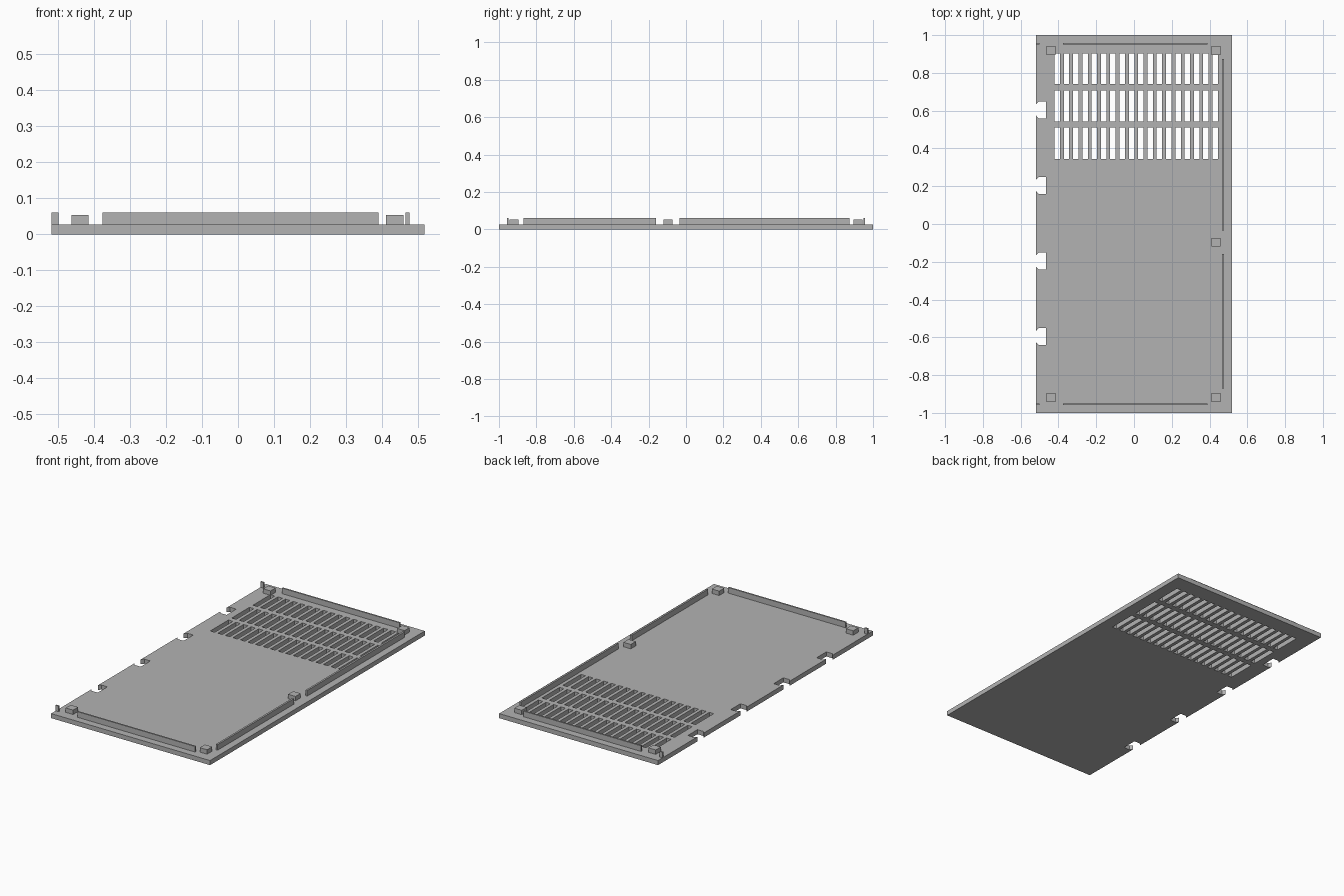
import bpy
import bmesh
from mathutils import Matrix

default_cube = bpy.data.objects.get("Cube")
if default_cube:
    bpy.data.objects.remove(default_cube, do_unlink=True)

HALF_X, HALF_Y, THICK = 0.518, 1.0, 0.027
RAIL_TOP, BLOCK_TOP = 0.06, 0.053

grey = bpy.data.materials.new("panel grey")
grey.use_nodes = True
colour = (0.45, 0.45, 0.45, 1)
grey.diffuse_color = colour
grey.node_tree.nodes["Principled BSDF"].inputs["Base Color"].default_value = colour


def add_mesh(name, mesh):
    mesh.materials.clear()
    mesh.materials.append(grey)
    obj = bpy.data.objects.new(name, mesh)
    bpy.context.collection.objects.link(obj)
    return obj


def box(name, x0, x1, y0, y1, top):
    """Upright box standing on the plate."""
    bm = bmesh.new()
    size = Matrix.Diagonal((x1 - x0, y1 - y0, top - THICK, 1))
    centre = Matrix.Translation(((x0 + x1) / 2, (y0 + y1) / 2, (THICK + top) / 2))
    bmesh.ops.create_cube(bm, size=1, matrix=centre @ size)
    mesh = bpy.data.meshes.new(name)
    bm.to_mesh(mesh)
    bm.free()
    return add_mesh(name, mesh)


# Plate outline, with clip notches along the left-hand edge in plan
outline = [(-HALF_X, -HALF_Y), (HALF_X, -HALF_Y), (HALF_X, HALF_Y), (-HALF_X, HALF_Y)]
for i in range(4):
    y = 0.604 - 0.4 * i
    outline += [(-HALF_X, y + 0.03), (-0.505, y + 0.045), (-0.466, y + 0.045),
                (-0.466, y - 0.045), (-0.505, y - 0.045), (-HALF_X, y - 0.03)]

# Ventilation slots: three rows of eighteen
loops = [outline]
for y0, y1 in ((0.343, 0.512), (0.543, 0.708), (0.740, 0.903)):
    for i in range(18):
        x0 = -0.421 + 0.0492 * i
        x1 = x0 + 0.029
        loops.append([(x0, y0), (x1, y0), (x1, y1), (x0, y1)])

# Filled and extruded plate
curve = bpy.data.curves.new("plate_profile", "CURVE")
curve.dimensions = "2D"
curve.fill_mode = "BOTH"
curve.extrude = THICK / 2
for loop in loops:
    spline = curve.splines.new("POLY")
    spline.points.add(len(loop) - 1)
    for point, (x, y) in zip(spline.points, loop):
        point.co = (x, y, 0, 1)
    spline.use_cyclic_u = True
profile = bpy.data.objects.new("plate_profile", curve)
bpy.context.collection.objects.link(profile)
depsgraph = bpy.context.evaluated_depsgraph_get()
plate_mesh = bpy.data.meshes.new_from_object(profile.evaluated_get(depsgraph))
bpy.data.objects.remove(profile, do_unlink=True)
plate_mesh.transform(Matrix.Translation((0, 0, THICK / 2)))
bm = bmesh.new()
bm.from_mesh(plate_mesh)
bmesh.ops.remove_doubles(bm, verts=bm.verts, dist=0.0001)
bmesh.ops.recalc_face_normals(bm, faces=bm.faces)
for face in bm.faces:
    face.smooth = False
    face.material_index = 0
bm.to_mesh(plate_mesh)
bm.free()
add_mesh("vented_plate", plate_mesh)

# End rails, corner tabs and corner blocks, mirrored front to back
for end, s in (("front", -1), ("back", 1)):
    ya, yb = sorted((s * 0.949, s * 0.958))
    box(end + "_rail", -0.377, 0.39, ya, yb, RAIL_TOP)
    box(end + "_tab", -HALF_X, -0.499, ya, yb, RAIL_TOP)
    ya, yb = sorted((s * 0.896, s * 0.943))
    box(end + "_right_block", -0.463, -0.415, ya, yb, BLOCK_TOP)
    box(end + "_left_block", 0.411, 0.459, ya, yb, BLOCK_TOP)

# Long side: two rails with a block between them
box("side_rail_front", 0.465, 0.476, -0.870, -0.160, RAIL_TOP)
box("side_rail_back", 0.465, 0.476, -0.035, 0.873, RAIL_TOP)
box("side_middle_block", 0.411, 0.459, -0.120, -0.073, BLOCK_TOP)
